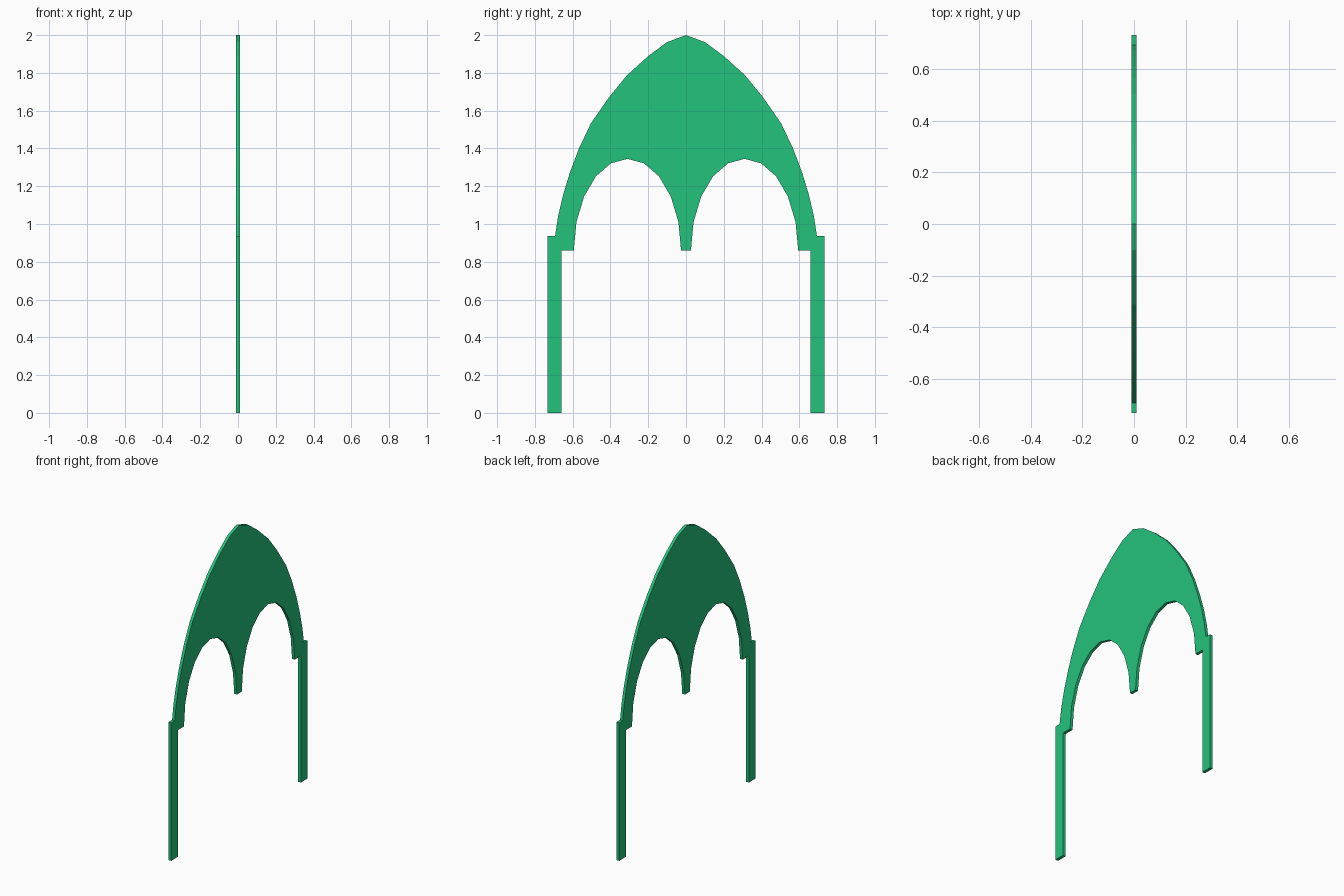
import bpy, bmesh
from math import sin, cos, pi

cube = bpy.data.objects.get("Cube")
if cube:
    bpy.data.objects.remove(cube, do_unlink=True)

THICK = 0.02
SPRING, SHOULDER = 0.86, 0.937      # arch foot and leg top heights
LEG_IN, LEG_OUT = 0.66, 0.732

green = bpy.data.materials.new("green")
green.use_nodes = True
color = (0.0176, 0.539, 0.202, 1)
green.diffuse_color = color
green.node_tree.nodes["Principled BSDF"].inputs["Base Color"].default_value = color


def plate(name, outline):
    """Flat slab from a (y, z) outline, centred on x = 0."""
    bm = bmesh.new()
    face = bm.faces.new([bm.verts.new((-THICK / 2, y, z)) for y, z in outline])
    ext = bmesh.ops.extrude_face_region(bm, geom=[face])
    moved = [v for v in ext["geom"] if isinstance(v, bmesh.types.BMVert)]
    bmesh.ops.translate(bm, verts=moved, vec=(THICK, 0, 0))
    bmesh.ops.recalc_face_normals(bm, faces=bm.faces)
    mesh = bpy.data.meshes.new(name)
    bm.to_mesh(mesh)
    bm.free()
    mesh.materials.append(green)
    obj = bpy.data.objects.new(name, mesh)
    bpy.context.collection.objects.link(obj)


# Pointed outer curve, from the apex down to the shoulder
outer = [(0.10, 1.963), (0.20, 1.889), (0.312, 1.788), (0.407, 1.672),
         (0.503, 1.534), (0.566, 1.402), (0.614, 1.275), (0.651, 1.153),
         (0.677, 1.042), (0.693, SHOULDER)]

# Elliptical opening, from the leg side to the central pendant
steps = 10
opening = [(0.31 + 0.284 * cos(pi * i / steps), SPRING + 0.485 * sin(pi * i / steps))
           for i in range(steps + 1)]

# Arch panel: one half, then its mirror image
half = outer + [(LEG_IN, SHOULDER), (LEG_IN, SPRING)] + opening
plate("arch_panel", [(0, 2)] + half + [(-y, z) for y, z in reversed(half)])

# Straight legs on both ends
for side, name in ((1, "back_leg"), (-1, "front_leg")):
    plate(name, [(side * LEG_IN, 0), (side * LEG_OUT, 0),
                 (side * LEG_OUT, SHOULDER), (side * LEG_IN, SHOULDER)])
